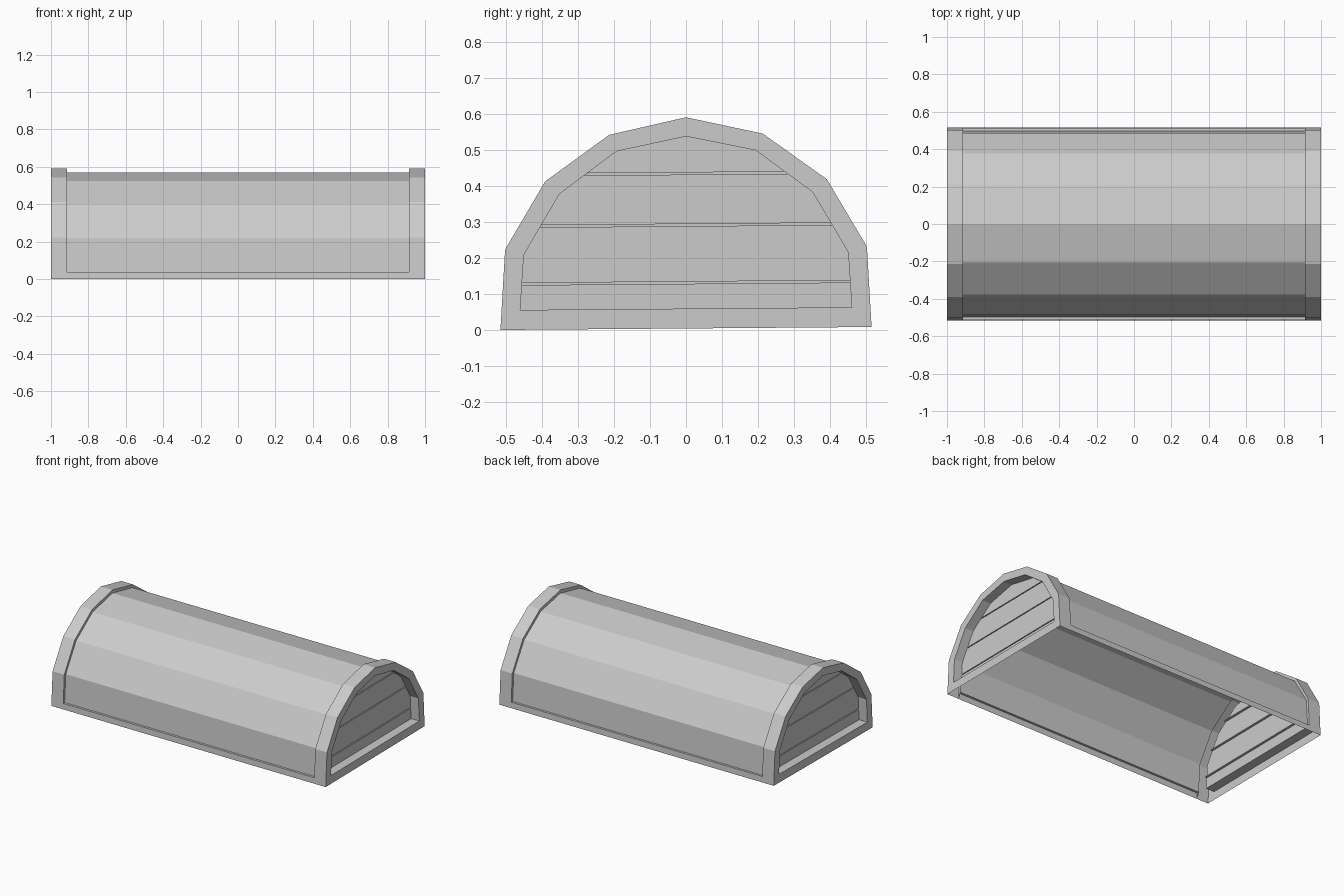
import bpy, bmesh
from mathutils import Vector

if "Cube" in bpy.data.objects:
    bpy.data.objects.remove(bpy.data.objects["Cube"])

TILT = 0.008      # slight lean of all heights towards the back
STEP_X = 0.915    # where the barrel meets the end frames
PANEL_X = 0.94    # depth of the planked end panel


def arch(half):
    """Mirror a half profile (y, z), bottom to top, into a full arch."""
    pts = [(-y, z) for y, z in half] + [(y, z) for y, z in reversed(half[:-1])]
    return [(y, z + TILT * (y + 0.515)) for y, z in pts]


OUTER = arch([(0.515, 0), (0.502, 0.223), (0.391, 0.411), (0.213, 0.539), (0, 0.586)])
INNER = arch([(0.460, 0.055), (0.450, 0.208), (0.351, 0.376), (0.193, 0.493), (0, 0.533)])
SKIN = arch([(0.498, 0.038), (0.486, 0.22), (0.378, 0.399), (0.207, 0.521), (0, 0.565)])


def ring(bm, pts, x):
    return [bm.verts.new((x, y, z)) for y, z in pts]


def bridge(bm, a, b, closed=False):
    n = len(a)
    for i in range(n if closed else n - 1):
        j = (i + 1) % n
        bm.faces.new((a[i], a[j], b[j], b[i]))


def finish(bm, name):
    bmesh.ops.recalc_face_normals(bm, faces=bm.faces)
    me = bpy.data.meshes.new(name)
    bm.to_mesh(me)
    bm.free()
    bpy.context.collection.objects.link(bpy.data.objects.new(name, me))


# Curved barrel with a raised rim along both bottom edges
rim_y = 0.5128
profile = (arch([(0.515, 0), (rim_y, 0.038), (0, 1)])[:2] + SKIN
           + arch([(0.515, 0), (rim_y, 0.038), (0, 1)])[-2:])
bm = bmesh.new()
bridge(bm, ring(bm, profile, -STEP_X), ring(bm, profile, STEP_X))
finish(bm, "barrel_lid")

for side, s in (("left", -1), ("right", 1)):
    # Arched end frame: step, outer band, front face and reveal
    bm = bmesh.new()
    skin = ring(bm, SKIN, s * STEP_X)
    back = ring(bm, OUTER, s * STEP_X)
    front = ring(bm, OUTER, s)
    inner = ring(bm, INNER, s)
    deep = ring(bm, INNER, s * PANEL_X)
    bridge(bm, skin, back)
    bridge(bm, back, front)
    bridge(bm, front, inner, True)
    bridge(bm, inner, deep, True)
    finish(bm, side + "_end_frame")

    # Planked end panel with shallow grooves between boards
    bm = bmesh.new()
    bm.faces.new(ring(bm, INNER, s * PANEL_X))
    up = Vector((0, -TILT, 1)).normalized()
    grooves = (0.131, 0.291, 0.434)
    for g in grooves:
        for d in (-0.003, 0.003):
            bmesh.ops.bisect_plane(bm, geom=bm.verts[:] + bm.edges[:] + bm.faces[:],
                                   plane_co=(0, 0, g + d), plane_no=up)
    slots = [f for f in bm.faces
             if any(abs(f.calc_center_median().z - g) < 0.003 for g in grooves)]
    cut = bmesh.ops.extrude_discrete_faces(bm, faces=slots)["faces"]
    bmesh.ops.translate(bm, vec=(-s * 0.012, 0, 0),
                        verts=list({v for f in cut for v in f.verts}))
    finish(bm, side + "_plank_panel")
